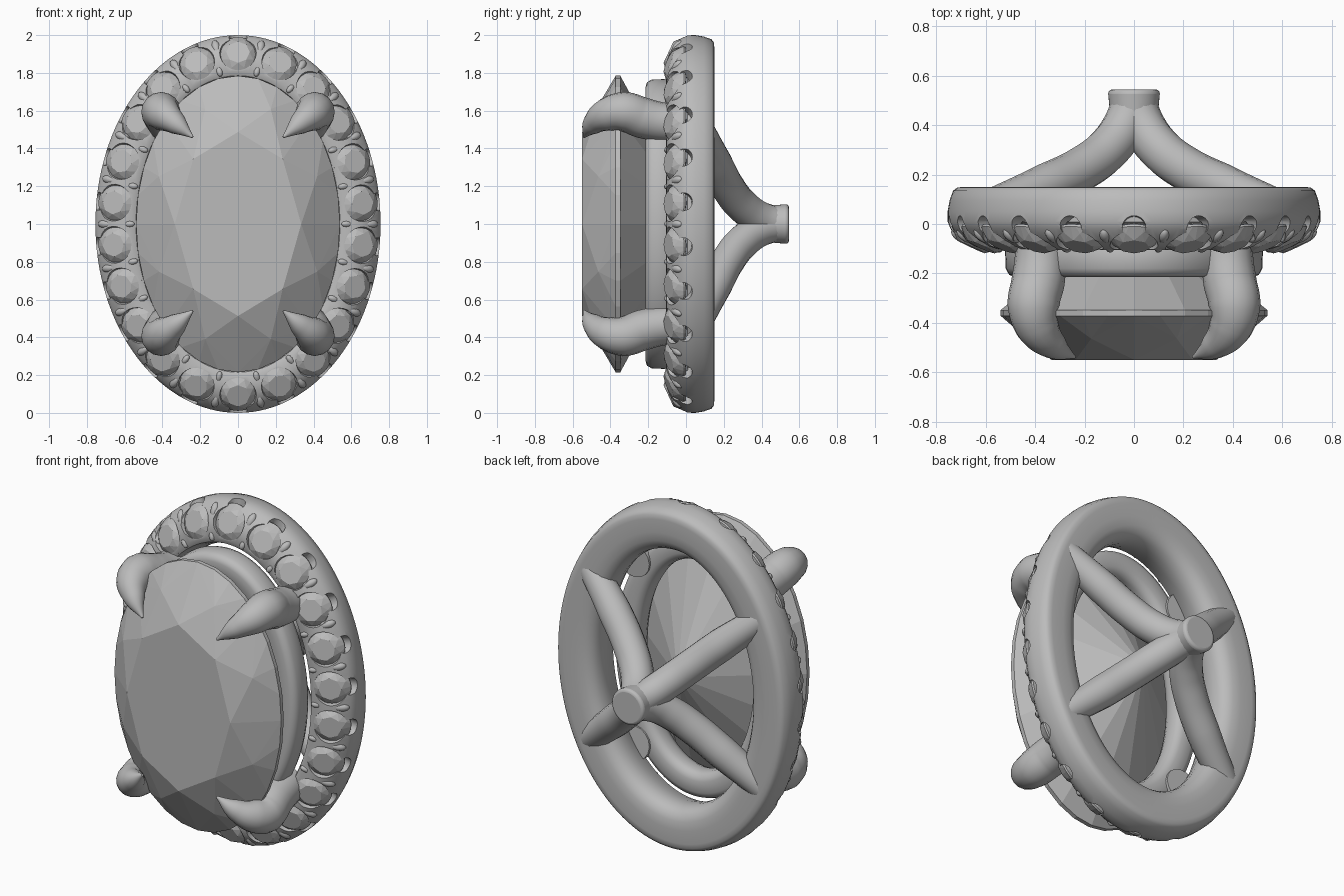
import bpy, bmesh, math
from mathutils import Vector, Matrix

if "Cube" in bpy.data.objects:
    bpy.data.objects.remove(bpy.data.objects["Cube"])

grey = bpy.data.materials.new("plain grey")
grey.use_nodes = True
grey.diffuse_color = (0.5, 0.5, 0.5, 1)
grey.node_tree.nodes["Principled BSDF"].inputs["Base Color"].default_value = (0.5, 0.5, 0.5, 1)

RX, RZ, MID = 0.755, 1.0, 1.0    # outer ellipse of the halo, height of the centre
STONES = 22


def add_object(name, mesh):
    ob = bpy.data.objects.new(name, mesh)
    bpy.context.collection.objects.link(ob)
    return ob


def finish(bm, name):
    bmesh.ops.recalc_face_normals(bm, faces=bm.faces)
    mesh = bpy.data.meshes.new(name)
    bm.to_mesh(mesh)
    bm.free()
    mesh.materials.append(grey)
    return mesh


def select(ob):
    bpy.ops.object.select_all(action='DESELECT')
    ob.select_set(True)
    bpy.context.view_layer.objects.active = ob


def smooth(ob, angle=40):
    select(ob)
    bpy.ops.object.shade_smooth_by_angle(angle=math.radians(angle))


def oval_band(name, profile, steps=128):
    """Sweep a closed (inset, y) profile round the oval."""
    bm = bmesh.new()
    rings = []
    for i in range(steps):
        a = math.tau * i / steps
        rings.append([bm.verts.new(((RX - o) * math.cos(a), y, MID + (RZ - o) * math.sin(a)))
                      for o, y in profile])
    n = len(profile)
    for i in range(steps):
        r, s = rings[i], rings[(i + 1) % steps]
        for j in range(n):
            k = (j + 1) % n
            bm.faces.new((r[j], r[k], s[k], s[j]))
    return add_object(name, finish(bm, name))


def brilliant(name, rx, rz, crown, pavilion, table, girdle):
    """Brilliant cut facing -y: table, star and kite facets, girdle, pavilion."""
    bm = bmesh.new()

    def ring(n, scale, y, shift=0.0):
        return [bm.verts.new((rx * scale * math.sin(math.tau * (i + shift) / n), y,
                              rz * scale * math.cos(math.tau * (i + shift) / n))) for i in range(n)]

    top = ring(8, table, -crown)
    star = ring(8, (1 + table) / 2 + 0.03, -crown * 0.55, 0.5)
    upper, lower = ring(32, 1, -girdle), ring(32, 1, girdle)
    culet = bm.verts.new((0, pavilion, 0))
    bm.faces.new(top)
    for k in range(8):
        nxt = (k + 1) % 8
        bm.faces.new((top[k], star[k], top[nxt]))
        bm.faces.new((top[k], star[k - 1], upper[4 * k]))
        bm.faces.new((top[k], upper[4 * k], star[k]))
        for j in range(4):
            bm.faces.new((star[k], upper[4 * k + j], upper[(4 * k + j + 1) % 32]))
    for i in range(32):
        j = (i + 1) % 32
        bm.faces.new((upper[i], lower[i], lower[j], upper[j]))
    for i in range(0, 32, 2):
        bm.faces.new((lower[i], culet, lower[(i + 2) % 32], lower[i + 1]))
    return finish(bm, name)


def tube(name, points):
    """Round tapered tube through (x, y, z, radius) points."""
    cu = bpy.data.curves.new(name, 'CURVE')
    cu.dimensions = '3D'
    cu.bevel_depth, cu.bevel_resolution, cu.resolution_u = 1.0, 6, 8
    cu.use_fill_caps = True
    sp = cu.splines.new('BEZIER')
    sp.bezier_points.add(len(points) - 1)
    for p, (x, y, z, r) in zip(sp.bezier_points, points):
        p.co, p.radius = (x, y, z), r
        p.handle_left_type = p.handle_right_type = 'AUTO'
    cu.materials.append(grey)
    ob = add_object(name, cu)
    select(ob)
    bpy.ops.object.convert(target='MESH')
    smooth(bpy.context.object, 50)


def arc_positions(count, shift=0.0, inset=0.11):
    """Evenly spaced (point, outward) pairs along the oval, starting at the top."""
    fine = 2000
    a, b = RX - inset, RZ - inset
    pts = [Vector((a * math.sin(math.tau * i / fine), 0, b * math.cos(math.tau * i / fine)))
           for i in range(fine + 1)]
    total = [0.0]
    for p, q in zip(pts, pts[1:]):
        total.append(total[-1] + (q - p).length)
    out, i = [], 0
    for k in range(count):
        goal = total[-1] * (k + shift) / count
        while total[i] < goal - 1e-6:
            i += 1
        p = pts[i]
        out.append((p + Vector((0, 0, MID)), Vector((p.x / a**2, 0, p.z / b**2)).normalized()))
    return out


def stone_frame(pos, outward, y, tilt=25):
    t = math.radians(tilt)
    back = Vector((0, math.cos(t), 0)) - outward * math.sin(t)
    side = Vector((0, 1, 0)).cross(outward).normalized()
    up = side.cross(back)
    rot = Matrix((side, back, up)).transposed().to_4x4()
    return Matrix.Translation(pos + Vector((0, y, 0))) @ rot


# Halo: rounded oval band
halo = oval_band("halo_band", [
    (0.065, 0.15), (0.04, 0.148), (0.022, 0.135), (0.008, 0.095), (0, 0.05), (0, 0.01),
    (0.012, -0.02), (0.05, -0.065), (0.09, -0.09), (0.13, -0.102), (0.19, -0.106),
    (0.215, -0.095), (0.232, -0.06), (0.252, 0), (0.258, 0.05), (0.25, 0.095),
    (0.228, 0.127), (0.19, 0.145), (0.14, 0.15)])

# Stone seats and rounded side scallops cut into the halo
bm = bmesh.new()
lay_down = Matrix.Rotation(math.radians(90), 4, 'X')
for pos, outward in arc_positions(STONES):
    bmesh.ops.create_cone(bm, cap_ends=True, segments=24, radius1=0.08, radius2=0.11, depth=0.13,
                          matrix=stone_frame(pos, outward, -0.05)
                          @ Matrix.Translation((0, -0.03, 0)) @ lay_down)
    bmesh.ops.create_cone(bm, cap_ends=True, segments=20, radius1=0.045, radius2=0.05, depth=0.1,
                          matrix=stone_frame(pos + outward * 0.09, outward, -0.015, 0))
cutter = add_object("seat_cutter", finish(bm, "seat_cutter"))
cutter.hide_render = True
cut = halo.modifiers.new("seats", 'BOOLEAN')
cut.operation, cut.solver, cut.object, cut.use_self = 'DIFFERENCE', 'EXACT', cutter, True
select(halo)
bpy.ops.object.modifier_apply(modifier="seats")
bpy.data.objects.remove(cutter)
smooth(halo, 35)

# Halo stones
small = brilliant("halo_stone", 0.107, 0.107, 0.047, 0.06, 0.58, 0.005)
for pos, outward in arc_positions(STONES):
    add_object("halo_stone", small).matrix_world = stone_frame(pos, outward, -0.05)

# Bead grips between the stones, inside and outside
bm = bmesh.new()
for inset, y, size in ((0.055, -0.045, 0.03), (0.175, -0.09, 0.024)):
    for pos, outward in arc_positions(STONES, 0.5, inset):
        bmesh.ops.create_uvsphere(bm, u_segments=12, v_segments=8, radius=size,
                                  matrix=stone_frame(pos, outward, y, 30)
                                  @ Matrix.Diagonal((0.8, 0.9, 1.5, 1)))
smooth(add_object("bead_grips", finish(bm, "bead_grips")), 60)

# Rail under the centre stone
smooth(oval_band("stone_rail", [
    (0.275, -0.214), (0.25, -0.207), (0.235, -0.18), (0.233, -0.11), (0.245, -0.08),
    (0.275, -0.066), (0.34, -0.066), (0.372, -0.08), (0.385, -0.11), (0.385, -0.16),
    (0.37, -0.195), (0.34, -0.212)]), 60)

# Centre stone
centre = add_object("centre_stone", brilliant("centre_stone", 0.54, 0.785, 0.19, 0.44, 0.62, 0.012))
centre.location = (0, -0.36, MID)

# Four claws and four rear struts, mirrored both ways
claw = [(0.375, -0.05, 0.535, 0.1), (0.378, -0.13, 0.54, 0.104), (0.388, -0.23, 0.562, 0.108),
        (0.407, -0.33, 0.594, 0.105), (0.388, -0.42, 0.578, 0.089), (0.322, -0.495, 0.527, 0.056),
        (0.24, -0.54, 0.46, 0.006)]
strut = [(0.0, 0.49, 0.0, 0.088), (0.045, 0.385, 0.035, 0.089), (0.11, 0.3, 0.095, 0.09),
         (0.21, 0.225, 0.19, 0.09), (0.345, 0.16, 0.315, 0.09), (0.56, 0.075, 0.5, 0.075)]
for sx, side in ((1, "left"), (-1, "right")):
    for sz, level in ((1, "upper"), (-1, "lower")):
        for part, path in (("claw", claw), ("rear_strut", strut)):
            tube(f"{level}_{side}_{part}", [(sx * x, y, MID + sz * z, r) for x, y, z, r in path])

# Rear hub where the struts meet
bm = bmesh.new()
bmesh.ops.create_cone(bm, cap_ends=True, segments=40, radius1=0.092, radius2=0.106, depth=0.16,
                      matrix=Matrix.Translation((0, 0.465, MID)) @ lay_down.inverted())
hub = add_object("rear_hub", finish(bm, "rear_hub"))
bevel = hub.modifiers.new("soft rim", 'BEVEL')
bevel.width, bevel.segments = 0.018, 3
smooth(hub)
